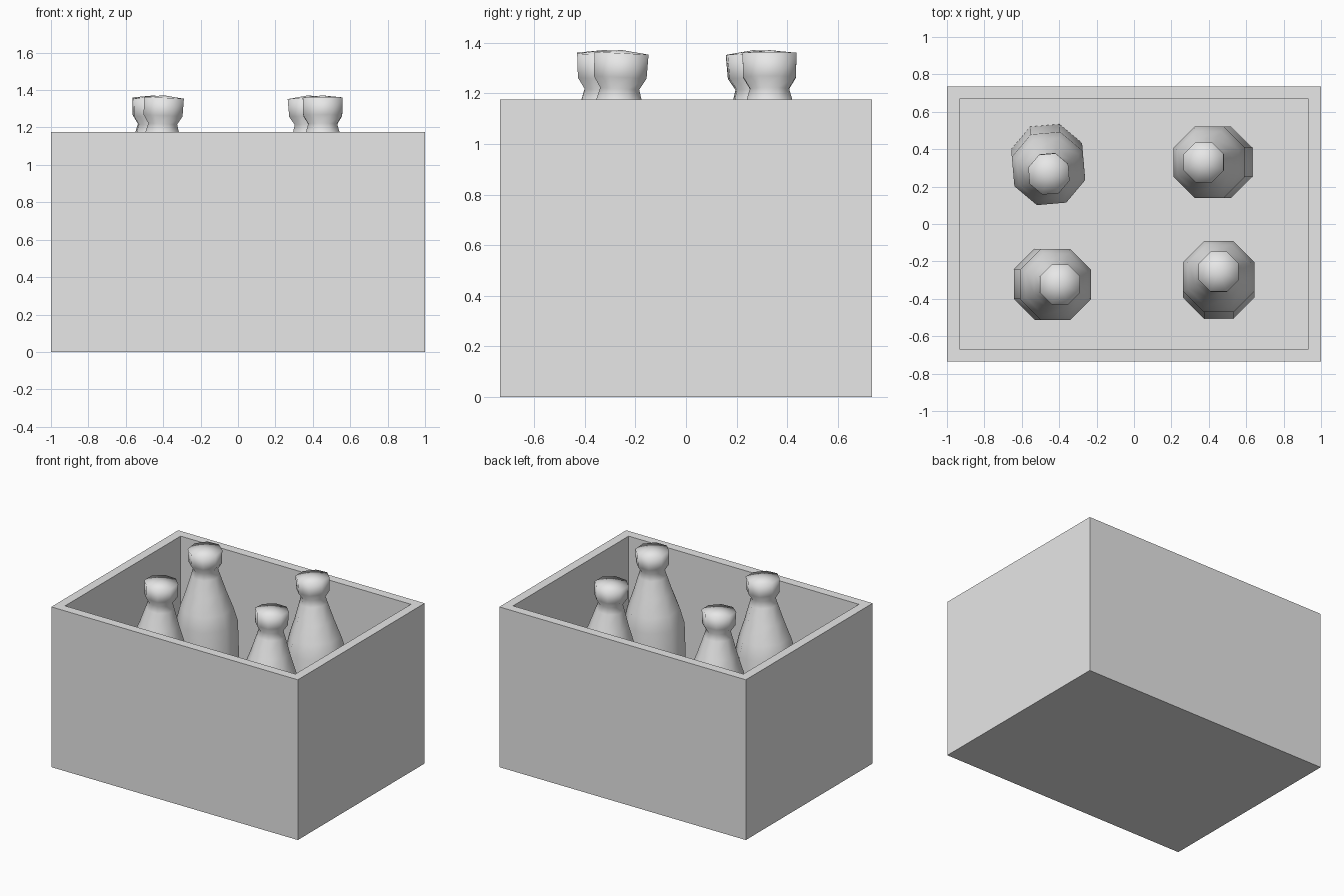
import bpy, bmesh, math
from mathutils import Matrix

cube = bpy.data.objects.get("Cube")
if cube:
    bpy.data.objects.remove(cube, do_unlink=True)

grey = bpy.data.materials.new("light_grey")
grey.use_nodes = True
grey.diffuse_color = (0.8, 0.8, 0.8, 1)
grey.node_tree.nodes["Principled BSDF"].inputs["Base Color"].default_value = (0.8, 0.8, 0.8, 1)


def make_object(name, bm):
    bmesh.ops.recalc_face_normals(bm, faces=bm.faces)
    mesh = bpy.data.meshes.new(name)
    bm.to_mesh(mesh)
    bm.free()
    mesh.materials.append(grey)
    obj = bpy.data.objects.new(name, mesh)
    bpy.context.collection.objects.link(obj)
    return obj


# Open crate: a block whose top is inset and pushed down to the floor
HEIGHT, WALL, FLOOR = 1.175, 0.093, 0.09
bm = bmesh.new()
bmesh.ops.create_cube(bm, size=1, matrix=Matrix.Translation((0, 0, HEIGHT / 2))
                      @ Matrix.Diagonal((2, 1.47, HEIGHT, 1)))
top = max(bm.faces, key=lambda f: f.calc_center_median().z)
bmesh.ops.inset_region(bm, faces=[top], thickness=WALL)
well = bmesh.ops.extrude_discrete_faces(bm, faces=[top])["faces"][0]
bmesh.ops.translate(bm, verts=well.verts, vec=(0, 0, FLOOR - HEIGHT))
make_object("crate", bm)

# Bottle profile: (distance from axis to flat side, height above the base)
PROFILE = [(0.19, 0), (0.19, 0.74), (0.165, 0.84), (0.125, 0.96), (0.09, 1.08),
           (0.077, 1.125), (0.104, 1.17), (0.107, 1.265)]
SIDES = 8


def make_bottle(name, x, y, lean_x, lean_y, turn=0):
    """Eight-sided bottle standing at x, y; its axis leans by the given slopes."""
    bm = bmesh.new()
    rings = []
    for flat, z in PROFILE:
        r = flat / math.cos(math.pi / SIDES)
        angles = [(i + 0.5) * math.tau / SIDES for i in range(SIDES)]
        rings.append([bm.verts.new((r * math.cos(a), r * math.sin(a), z)) for a in angles])
    for low, high in zip(rings, rings[1:]):
        for i in range(SIDES):
            j = (i + 1) % SIDES
            bm.faces.new((low[i], low[j], high[j], high[i])).smooth = True
    bm.faces.new(rings[0])
    # Slightly domed cap top
    tip = bm.verts.new((0, 0, PROFILE[-1][1] + 0.013))
    for i in range(SIDES):
        bm.faces.new((rings[-1][i], rings[-1][(i + 1) % SIDES], tip)).smooth = True
    obj = make_object(name, bm)
    obj.matrix_world = (Matrix.Translation((x, y, FLOOR + 0.005))
                        @ Matrix.Rotation(math.atan(lean_x), 4, 'Y')
                        @ Matrix.Rotation(-math.atan(lean_y), 4, 'X')
                        @ Matrix.Rotation(math.radians(turn), 4, 'Z'))


LEAN = 0.056
make_bottle("bottle_back_right", -0.46, 0.338, 0.004, -LEAN, 5)
make_bottle("bottle_back_left", 0.443, 0.33, -LEAN, 0)
make_bottle("bottle_front_right", -0.453, -0.323, 0.045, 0)
make_bottle("bottle_front_left", 0.453, -0.318, 0, 0.05)
